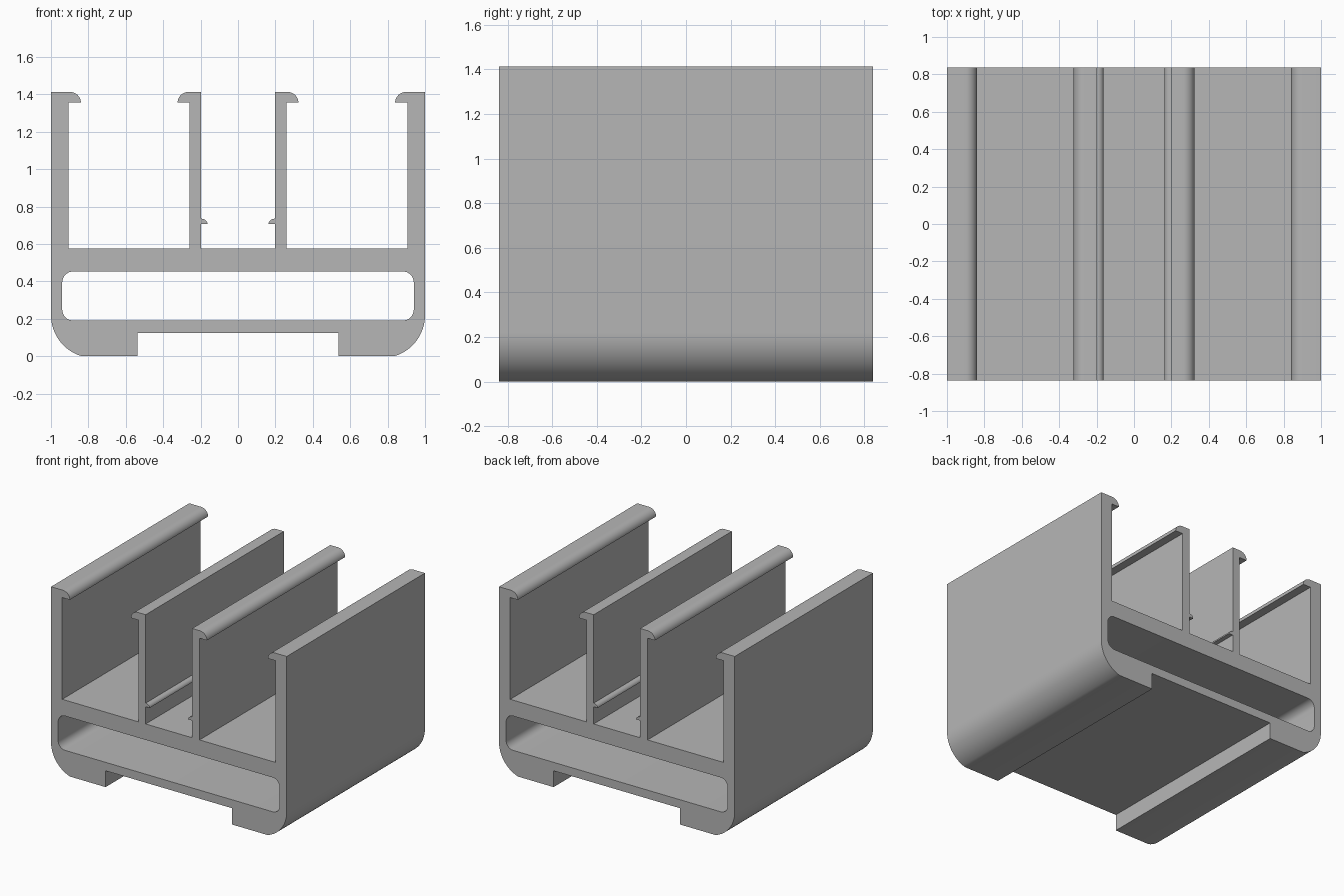
import bpy, bmesh, math

cube = bpy.data.objects.get("Cube")
if cube:
    bpy.data.objects.remove(cube, do_unlink=True)

HALF_LENGTH = 0.8375


def arc(cx, cz, rx, rz, start, end, steps=10):
    """Points of an elliptical arc, angles in degrees."""
    angles = [math.radians(start + (end - start) * i / steps) for i in range(steps + 1)]
    return [(cx + rx * math.cos(a), cz + rz * math.sin(a)) for a in angles]


# Right half of the outline, from the underside recess up to the central channel
cut = math.degrees(math.asin(-0.22 / 0.23))
half = [(0.537, 0.125), (0.537, 0)]
half += arc(0.77, 0.22, 0.23, 0.22 / math.sin(math.radians(-cut)), cut, 0, 16)
half += [(1, 1.413)]
half += arc(0.9, 1.355, 0.06, 0.058, 90, 180)             # outer wall hook
half += [(0.905, 1.355), (0.905, 0.575), (0.26, 0.575), (0.26, 1.355)]
half += arc(0.263, 1.355, 0.06, 0.058, 0, 90)             # inner wall hook
half += [(0.197, 1.413)]
half += arc(0.197, 0.707, 0.034, 0.028, 90, 180, 8)       # small retaining bead
half += [(0.197, 0.707), (0.197, 0.575)]
outline = half + [(-x, z) for x, z in reversed(half)]

# Rounded slot through the base
slot = []
for cx, cz, start in ((0.88, 0.393, 0), (-0.88, 0.393, 90),
                      (-0.88, 0.25, 180), (0.88, 0.25, 270)):
    slot += arc(cx, cz, 0.06, 0.06, start, start + 90, 8)

# Fill the section between outline and slot, then extrude it along the length
bm = bmesh.new()
edges = []
for loop in (outline, slot):
    verts = [bm.verts.new((x, -HALF_LENGTH, z)) for x, z in loop]
    edges += [bm.edges.new((v, verts[(i + 1) % len(verts)])) for i, v in enumerate(verts)]
bmesh.ops.triangle_fill(bm, edges=edges, use_beauty=True, normal=(0, -1, 0))
section = bmesh.ops.extrude_face_region(bm, geom=bm.faces[:], use_keep_orig=True)
bmesh.ops.translate(bm, vec=(0, 2 * HALF_LENGTH, 0),
                    verts=[g for g in section["geom"] if isinstance(g, bmesh.types.BMVert)])
bmesh.ops.remove_doubles(bm, verts=bm.verts[:], dist=0.0001)
bmesh.ops.recalc_face_normals(bm, faces=bm.faces[:])

mesh = bpy.data.meshes.new("channel_extrusion")
bm.to_mesh(mesh)
bm.free()
body = bpy.data.objects.new("channel_extrusion", mesh)
bpy.context.collection.objects.link(body)

# Plain grey finish
grey = bpy.data.materials.new("plain_grey")
grey.use_nodes = True
color = (0.47, 0.47, 0.47, 1)
grey.diffuse_color = color
grey.node_tree.nodes["Principled BSDF"].inputs["Base Color"].default_value = color
mesh.materials.append(grey)

bpy.ops.object.select_all(action="DESELECT")
body.select_set(True)
bpy.context.view_layer.objects.active = body
bpy.ops.object.shade_smooth_by_angle(angle=math.radians(30))
